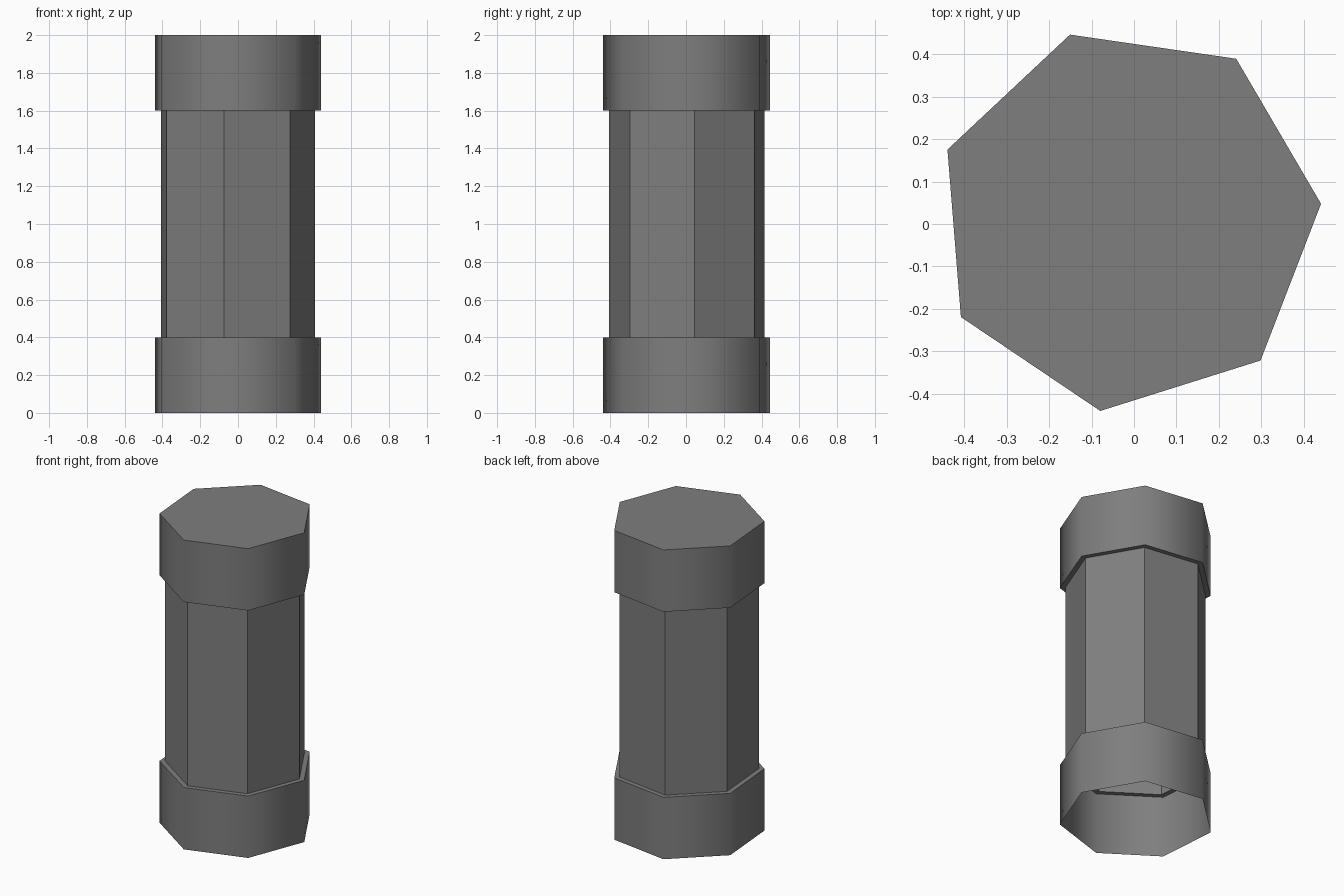
import bpy, bmesh, math

cube = bpy.data.objects.get("Cube")
if cube:
    bpy.data.objects.remove(cube, do_unlink=True)

SIDES = 7
TURN = math.radians(4.6)
CENTRE = (-0.014, 0.011)
WIDE, NARROW = 0.456, 0.423

# One plain grey for everything
grey = bpy.data.materials.new("mid grey")
grey.use_nodes = True
colour = (0.21, 0.21, 0.21, 1.0)
grey.diffuse_color = colour
grey.node_tree.nodes["Principled BSDF"].inputs["Base Color"].default_value = colour


def lathe(name, profile, smooth_sides=False, closed_top=False):
    """Sweep a (radius, height) profile round the seven-sided outline."""
    bm = bmesh.new()
    rings = []
    for radius, z in profile:
        ring = []
        for i in range(SIDES):
            a = TURN + math.tau * i / SIDES
            ring.append(bm.verts.new((CENTRE[0] + radius * math.cos(a),
                                      CENTRE[1] + radius * math.sin(a), z)))
        rings.append(ring)
    for (low, high), (p, q) in zip(zip(rings, rings[1:]), zip(profile, profile[1:])):
        for i in range(SIDES):
            j = (i + 1) % SIDES
            face = bm.faces.new((low[i], low[j], high[j], high[i]))
            # Only upright walls are rounded; ledges stay flat
            face.smooth = smooth_sides and p[1] != q[1]
    if closed_top:
        bm.faces.new(rings[-1])
    mesh = bpy.data.meshes.new(name)
    bm.to_mesh(mesh)
    bm.free()
    # Keep the rims between walls and flat faces crisp
    for edge in mesh.edges:
        a, b = (mesh.vertices[v].co.z for v in edge.vertices)
        edge.use_edge_sharp = abs(a - b) < 1e-5
    mesh.materials.append(grey)
    obj = bpy.data.objects.new(name, mesh)
    bpy.context.scene.collection.objects.link(obj)
    return obj


# Hollow lower collar with its upward ledge
lathe("lower_collar", [(WIDE, 0), (WIDE, 0.4), (NARROW, 0.4)], smooth_sides=True)

# Faceted shaft, open inside
lathe("shaft", [(NARROW, 0.4), (NARROW, 1.6)])

# Upper cap with its downward ledge and flat lid
lathe("upper_cap", [(NARROW, 1.6), (WIDE, 1.6), (WIDE, 2)],
      smooth_sides=True, closed_top=True)
